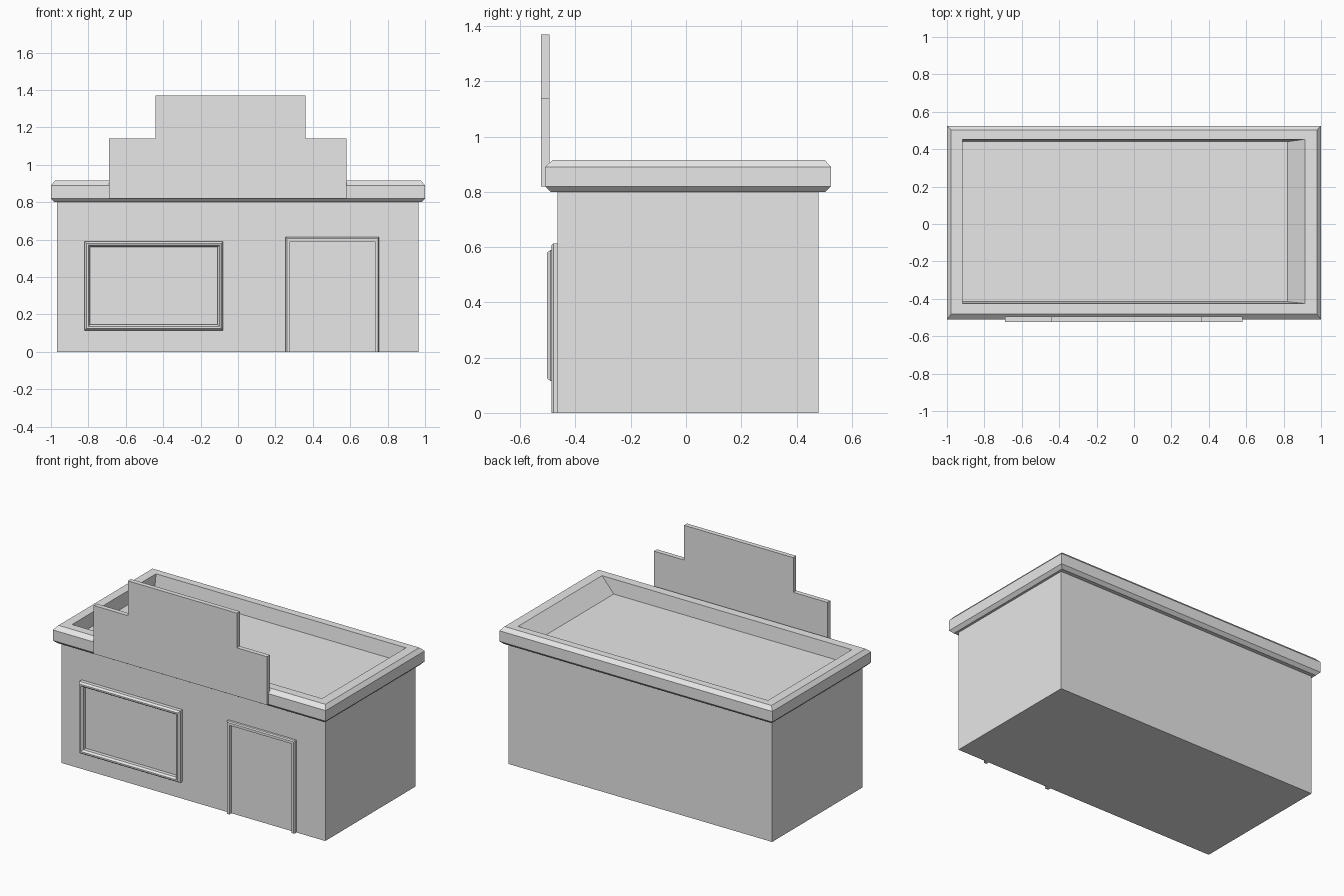
import bpy
import bmesh

default = bpy.data.objects.get("Cube")
if default:
    bpy.data.objects.remove(default, do_unlink=True)

grey = bpy.data.materials.new("plain_grey")
grey.use_nodes = True
COLOUR = (0.8, 0.8, 0.8, 1.0)
grey.diffuse_color = COLOUR
grey.node_tree.nodes["Principled BSDF"].inputs["Base Color"].default_value = COLOUR


def finish(name, bm):
    bmesh.ops.recalc_face_normals(bm, faces=bm.faces[:])
    mesh = bpy.data.meshes.new(name)
    bm.to_mesh(mesh)
    bm.free()
    mesh.materials.append(grey)
    obj = bpy.data.objects.new(name, mesh)
    bpy.context.collection.objects.link(obj)
    return obj


def loft(name, rings, closed=True, tube=False):
    """Join matching rings with quads. A tube also joins last to first;
    otherwise, or at the open ends of a path, the ends are capped."""
    bm = bmesh.new()
    rows = [[bm.verts.new(p) for p in ring] for ring in rings]
    count = len(rows[0])
    pairs = list(zip(rows, rows[1:]))
    if tube:
        pairs.append((rows[-1], rows[0]))
    for a, b in pairs:
        for i in range(count if closed else count - 1):
            j = (i + 1) % count
            bm.faces.new((a[i], a[j], b[j], b[i]))
    if not tube:
        bm.faces.new(rows[0])
        bm.faces.new(rows[-1])
    elif not closed:
        bm.faces.new([r[0] for r in rows])
        bm.faces.new([r[-1] for r in rows])
    return finish(name, bm)


def flat_rect(x0, x1, y0, y1, z):
    return [(x0, y0, z), (x1, y0, z), (x1, y1, z), (x0, y1, z)]


def upright_rect(x0, x1, z0, z1, y, inset):
    x0, x1, z0, z1 = x0 + inset, x1 - inset, z0 + inset, z1 - inset
    return [(x0, y, z0), (x1, y, z0), (x1, y, z1), (x0, y, z1)]


def door_path(x0, x1, top, y, inset):
    x0, x1, top = x0 + inset, x1 - inset, top - inset
    return [(x0, y, 0), (x0, y, top), (x1, y, top), (x1, y, 0)]


# Building body
WALL = -0.465
body = (-0.967, 0.965, WALL, 0.48)
loft("building_body", [flat_rect(*body, 0), flat_rect(*body, 0.805)])

# Bevelled roof rim with a sunken floor, sloping at one end
loft("roof", [
    flat_rect(-0.98, 0.98, -0.49, 0.505, 0.80),
    flat_rect(-1, 1, -0.51, 0.525, 0.82),
    flat_rect(-1, 1, -0.51, 0.525, 0.89),
    flat_rect(-0.978, 0.978, -0.482, 0.502, 0.915),
    flat_rect(-0.918, 0.913, -0.425, 0.453, 0.915),
    flat_rect(-0.918, 0.82, -0.415, 0.44, 0.822),
])

# Stepped false front
outline = [(-0.69, 0.82), (0.58, 0.82), (0.58, 1.14), (0.36, 1.14),
           (0.36, 1.37), (-0.44, 1.37), (-0.44, 1.14), (-0.69, 1.14)]
loft("false_front", [[(x, y, z) for x, z in outline] for y in (-0.525, -0.494)])

# Window frame, bevelled on both edges
window_section = [(0, WALL), (0, -0.49), (0.01, -0.503),
                  (0.02, -0.503), (0.03, -0.49), (0.03, WALL)]
loft("window_frame",
     [upright_rect(-0.82, -0.08, 0.115, 0.59, y, d) for d, y in window_section],
     tube=True)

# Door frame, open at the ground
door_section = [(0, WALL), (0, -0.48), (0.006, -0.487), (0.023, -0.487), (0.023, WALL)]
loft("door_frame",
     [door_path(0.255, 0.755, 0.613, y, d) for d, y in door_section],
     closed=False, tube=True)
